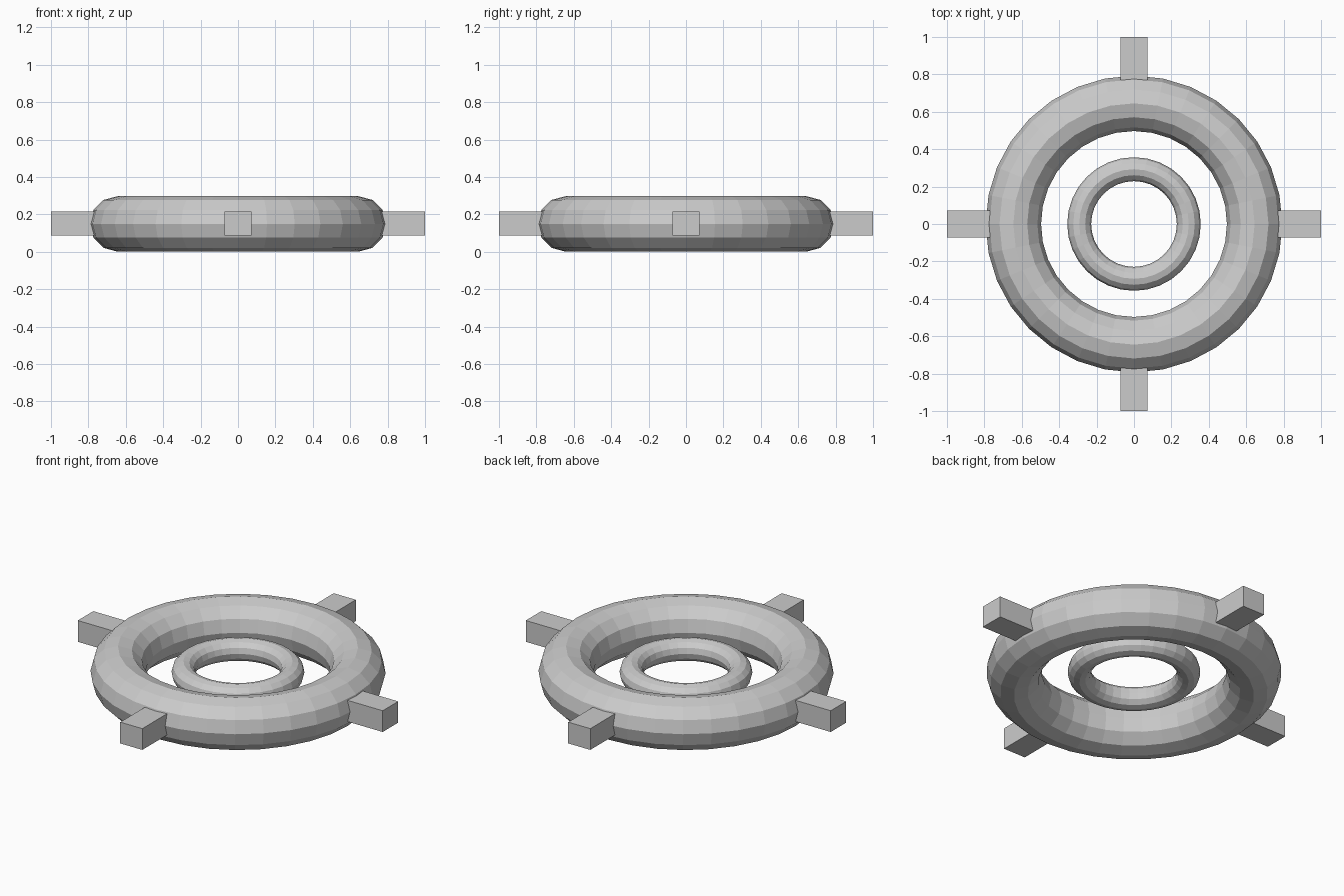
import bpy
from math import pi, cos, sin

if "Cube" in bpy.data.objects:
    bpy.data.objects.remove(bpy.data.objects["Cube"])

Z = 0.149  # shared mid-height


def ring(name, major, minor, seg, sides):
    bpy.ops.mesh.primitive_torus_add(
        major_radius=major, minor_radius=minor,
        major_segments=seg, minor_segments=sides, location=(0, 0, Z))
    bpy.context.object.name = name


def handle(i, inner=0.68, outer=1.0, width=0.145, height=0.126):
    a = i * pi / 2
    mid = (inner + outer) / 2
    bpy.ops.mesh.primitive_cube_add(
        size=1, location=(mid * cos(a), mid * sin(a), Z + 0.002), rotation=(0, 0, a))
    ob = bpy.context.object
    ob.name = f"handle_{i + 1}"
    ob.scale = (outer - inner, width, height)


# Faceted outer wheel and floating inner ring
ring("outer_ring", 0.645, 0.148, 32, 12)
ring("inner_ring", 0.293, 0.064, 32, 12)

# Four square stubs around the rim
for i in range(4):
    handle(i)
